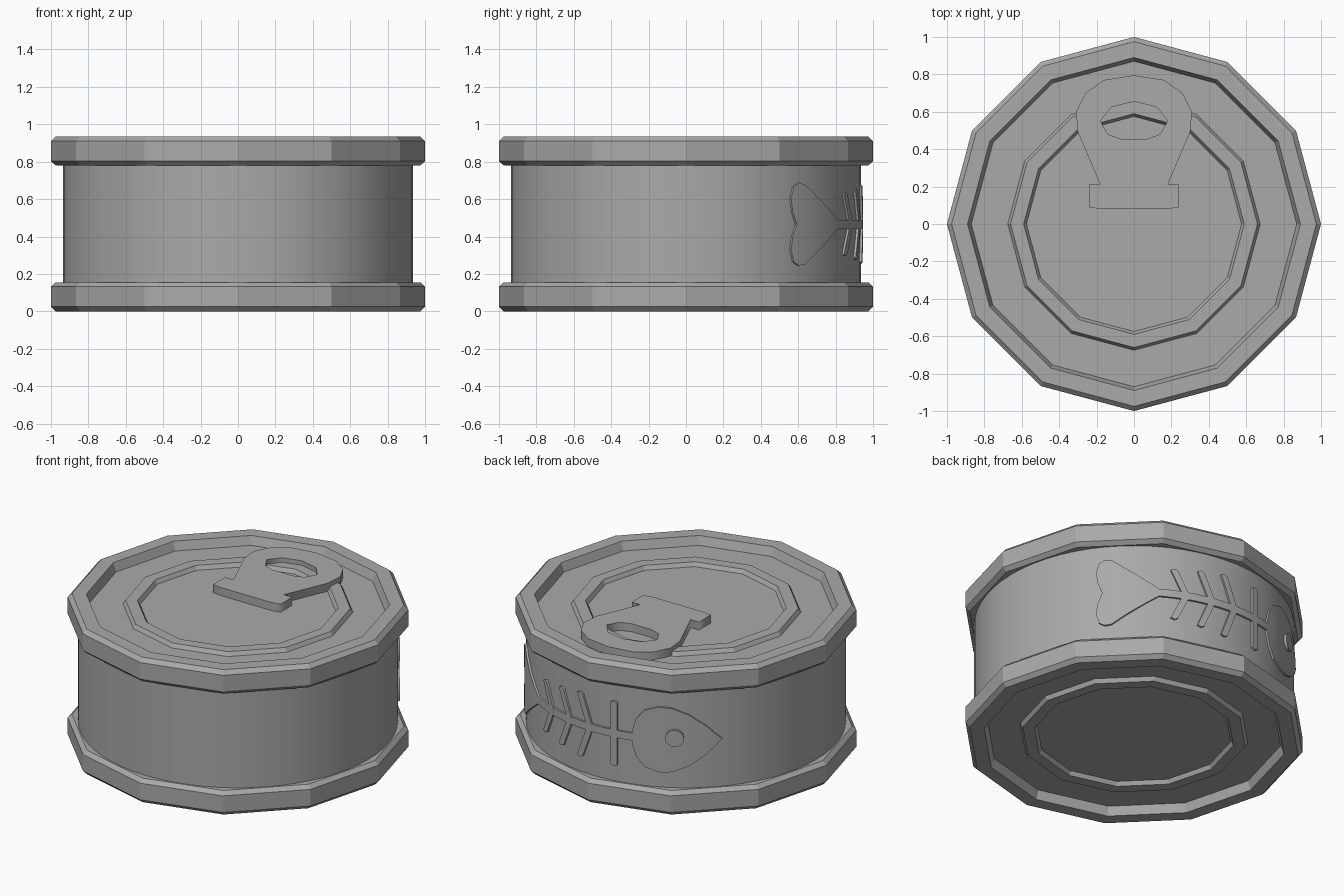
import bpy, bmesh, math
from mathutils import Vector

cube = bpy.data.objects.get("Cube")
if cube:
    bpy.data.objects.remove(cube, do_unlink=True)

HEIGHT = 0.935
BODY_R = 0.935
MID_Z = 0.465

metal = bpy.data.materials.new("grey metal")
metal.use_nodes = True
GREY = (0.4, 0.4, 0.4, 1)
metal.diffuse_color = GREY
metal.node_tree.nodes["Principled BSDF"].inputs["Base Color"].default_value = GREY


def add_object(name, bm, smooth=False):
    bmesh.ops.recalc_face_normals(bm, faces=bm.faces)
    mesh = bpy.data.meshes.new(name)
    bm.to_mesh(mesh)
    bm.free()
    mesh.materials.append(metal)
    obj = bpy.data.objects.new(name, mesh)
    bpy.context.collection.objects.link(obj)
    if smooth:
        bpy.ops.object.select_all(action='DESELECT')
        obj.select_set(True)
        bpy.context.view_layer.objects.active = obj
        bpy.ops.object.shade_smooth_by_angle(angle=math.radians(30))
    return obj


def lathe(name, profile, sides, smooth=False):
    """Spin a radius/height profile and close both ends with flat caps."""
    bm = bmesh.new()
    rings = []
    for r, z in profile:
        angles = [math.tau * i / sides for i in range(sides)]
        rings.append([bm.verts.new((r * math.cos(a), r * math.sin(a), z)) for a in angles])
    for low, high in zip(rings, rings[1:]):
        for i in range(sides):
            j = (i + 1) % sides
            bm.faces.new((low[i], low[j], high[j], high[i]))
    bm.faces.new(rings[0])
    bm.faces.new(rings[-1])
    return add_object(name, bm, smooth)


def plate(outlines, half_thickness):
    """Flat plate from closed outlines; later outlines become holes."""
    curve = bpy.data.curves.new("outline", 'CURVE')
    curve.dimensions = '2D'
    curve.fill_mode = 'BOTH'
    curve.extrude = half_thickness
    for points in outlines:
        spline = curve.splines.new('POLY')
        spline.points.add(len(points) - 1)
        for p, (x, y) in zip(spline.points, points):
            p.co = (x, y, 0, 1)
        spline.use_cyclic_u = True
    temp = bpy.data.objects.new("outline", curve)
    bpy.context.collection.objects.link(temp)
    graph = bpy.context.evaluated_depsgraph_get()
    mesh = bpy.data.meshes.new_from_object(temp.evaluated_get(graph))
    bm = bmesh.new()
    bm.from_mesh(mesh)
    bmesh.ops.remove_doubles(bm, verts=bm.verts, dist=0.0005)
    bpy.data.objects.remove(temp, do_unlink=True)
    bpy.data.curves.remove(curve)
    bpy.data.meshes.remove(mesh)
    return bm


def wrapped_plate(name, points, half_thickness=0.0135):
    """Plate of (degrees, height) points bent around the can wall."""
    flat = [(math.radians(a) * BODY_R, z) for a, z in points]
    bm = plate([flat], half_thickness)
    for a in range(30, 145, 3):
        bmesh.ops.bisect_plane(bm, geom=bm.verts[:] + bm.edges[:] + bm.faces[:],
                               plane_co=Vector((math.radians(a) * BODY_R, 0, 0)),
                               plane_no=Vector((1, 0, 0)))
    for v in bm.verts:
        a, r = v.co.x / BODY_R, BODY_R - 0.0015 + v.co.z
        v.co = (r * math.cos(a), r * math.sin(a), v.co.y)
    return add_object(name, bm, smooth=True)


# Can wall
lathe("can_wall", [(BODY_R, 0.1), (BODY_R, 0.84)], 64, smooth=True)

# Faceted lid and base: raised ring, recess, chamfered rim
rim = [(0.575, 0.88), (0.59, 0.905), (0.66, 0.905), (0.675, 0.88), (0.87, 0.88),
       (0.89, HEIGHT), (0.975, HEIGHT), (1, 0.91), (1, 0.803), (0.975, 0.78), (0.9, 0.78)]
lathe("lid", rim, 12)
lathe("base", [(r, HEIGHT - z) for r, z in rim], 12)

# Pull tab with finger hole
half_tab = [(0.18, 0.08), (0.24, 0.09), (0.24, 0.21), (0.18, 0.21), (0.3, 0.49),
            (0.31, 0.6), (0.26, 0.7), (0.16, 0.77)]
half_hole = [(0.07, 0.455), (0.14, 0.48), (0.18, 0.55), (0.12, 0.625)]


def mirrored(half, top):
    return half + [(0, top)] + [(-x, y) for x, y in reversed(half)]


bm = plate([mirrored(half_tab, 0.795), mirrored(half_hole, 0.655)], 0.026)
bmesh.ops.translate(bm, verts=bm.verts, vec=(0, 0, HEIGHT - 0.027))
add_object("pull_tab", bm)

# Fish skeleton relief: tail, spine, ribs, head, eye
upper_tail = [(58.8, 0.025), (47.6, 0.15), (42, 0.215), (39.5, 0.22), (37.5, 0.2),
              (36.4, 0.14), (37, 0.07)]
tail = upper_tail + [(38.7, 0)] + [(a, -h) for a, h in reversed(upper_tail)]
wrapped_plate("fish_tail", [(a, MID_Z + h) for a, h in tail])
wrapped_plate("fish_spine", [(a, MID_Z + h) for a, h in
                             ((57, -0.024), (108, -0.024), (108, 0.024), (57, 0.024))])

ribs = [(69, 4.5, 0.17), (79, 4.5, 0.19), (88.5, 4.5, 0.21), (98.5, 0, 0.21)]
for n, (a, lean, h) in enumerate(ribs):
    w = 1.3
    t = a - lean
    shape = [(t - w, h - 0.01), (t, h), (t + w, h - 0.01), (a + w, 0),
             (t + w, 0.01 - h), (t, -h), (t - w, 0.01 - h), (a - w, 0)]
    wrapped_plate(f"fish_rib_{n + 1}", [(x, MID_Z + z) for x, z in shape])

upper_head = [(105.5, 0.04), (107, 0.12), (110, 0.18), (115, 0.21), (120, 0.205),
              (126, 0.165), (132, 0.095)]
head = upper_head + [(138, 0)] + [(a, -h) for a, h in reversed(upper_head)]
wrapped_plate("fish_head", [(a, MID_Z + h) for a, h in head])

eye = [(121 + 3.3 * math.cos(math.tau * i / 16),
        MID_Z + 0.02 + 0.054 * math.sin(math.tau * i / 16)) for i in range(16)]
wrapped_plate("fish_eye", eye, 0.03)
